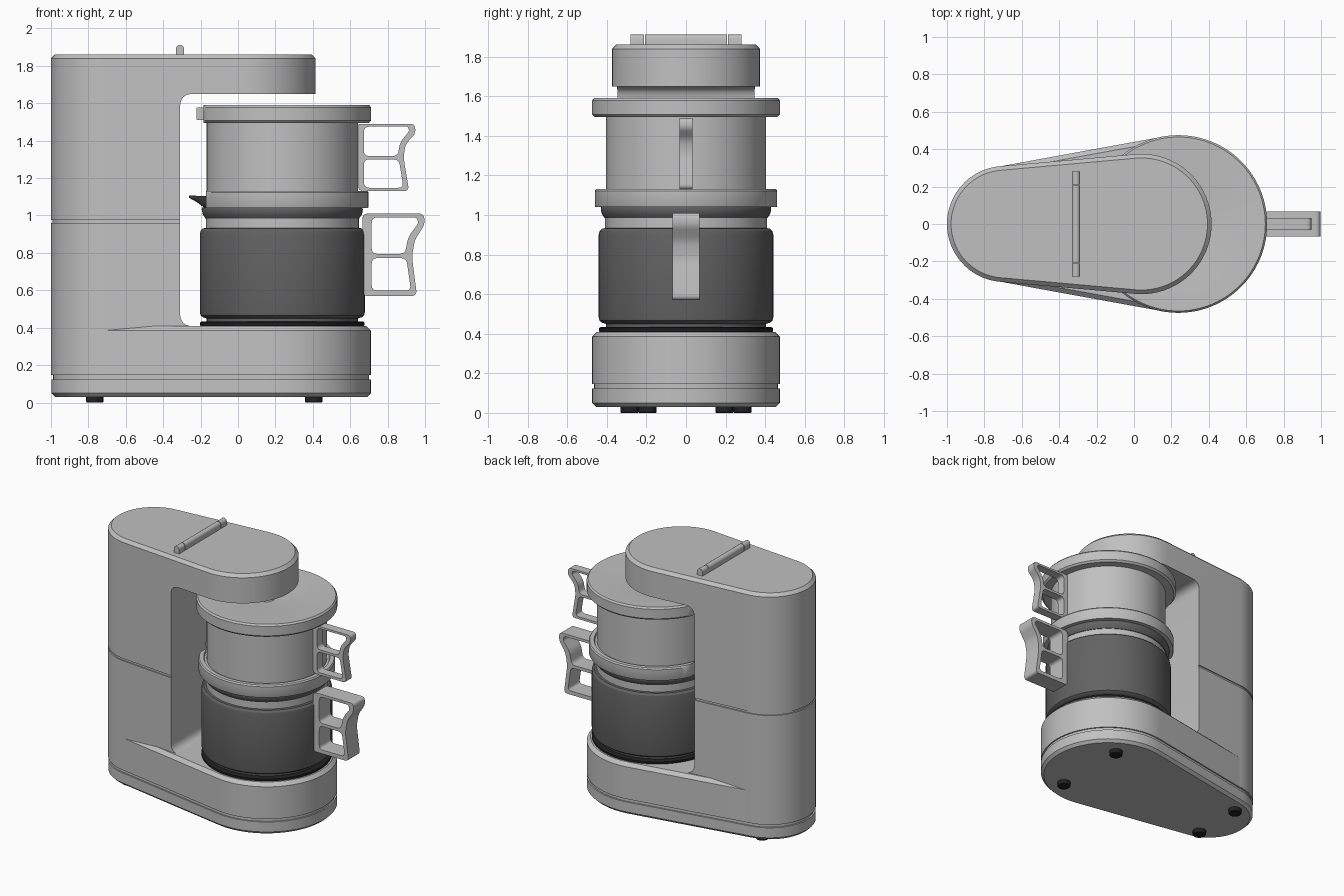
import bpy, bmesh, math
from mathutils import Vector

if "Cube" in bpy.data.objects:
    bpy.data.objects.remove(bpy.data.objects["Cube"])


def material(name, v):
    m = bpy.data.materials.new(name)
    m.diffuse_color = (v, v, v, 1)
    m.use_nodes = True
    m.node_tree.nodes["Principled BSDF"].inputs["Base Color"].default_value = m.diffuse_color
    return m


GREY = material("light grey", 0.53)
DARK = material("dark grey", 0.125)
BLACK = material("black", 0.015)
CX = 0.237  # axis of the pot and basket


def finish(ob, mat, angle=30):
    ob.data.materials.clear()
    ob.data.materials.append(mat)
    bpy.ops.object.select_all(action='DESELECT')
    ob.select_set(True)
    bpy.context.view_layer.objects.active = ob
    bpy.ops.object.shade_smooth_by_angle(angle=math.radians(angle))
    return ob


def loft(name, rings, mat):
    """Skin a stack of closed rings and cap both ends."""
    bm = bmesh.new()
    rows = [[bm.verts.new(p) for p in ring] for ring in rings]
    n = len(rows[0])
    for a, b in zip(rows, rows[1:]):
        for i in range(n):
            j = (i + 1) % n
            bm.faces.new((a[i], a[j], b[j], b[i]))
    bm.faces.new(rows[0][::-1])
    bm.faces.new(rows[-1])
    bmesh.ops.recalc_face_normals(bm, faces=bm.faces)
    me = bpy.data.meshes.new(name)
    bm.to_mesh(me)
    bm.free()
    ob = bpy.data.objects.new(name, me)
    bpy.context.collection.objects.link(ob)
    return finish(ob, mat)


def hull_ring(c1, r1, c2, r2, z, inset, n=40):
    """Teardrop outline around two circles on the x axis."""
    t = math.acos((r1 - r2) / (c2 - c1))
    pts = []
    for c, r, a0, a1 in ((c2, r2, -t, t), (c1, r1, t, 2 * math.pi - t)):
        for i in range(n + 1):
            a = a0 + (a1 - a0) * i / n
            pts.append((c + (r - inset) * math.cos(a), (r - inset) * math.sin(a), z))
    return pts


def lathe(name, profile, mat, x=CX, y=0.0, n=96, min_x=-9):
    """Turned part; min_x flattens the side that faces the column."""
    rings = [[(max(min_x, x + r * math.cos(2 * math.pi * i / n)),
               y + r * math.sin(2 * math.pi * i / n), z) for i in range(n)]
             for r, z in profile]
    return loft(name, rings, mat)


def rounded(pts, r, steps=6):
    """Round the corners of a 2D polygon."""
    out = []
    for i, p in enumerate(pts):
        p = Vector(p)
        a, b = Vector(pts[i - 1]) - p, Vector(pts[(i + 1) % len(pts)]) - p
        d = min(r, a.length * 0.45, b.length * 0.45)
        s, e = p + a.normalized() * d, p + b.normalized() * d
        for k in range(steps + 1):
            t = k / steps
            out.append(s * (1 - t) ** 2 + p * 2 * t * (1 - t) + e * t * t)
    return out


def side_prism(name, pts, y0, y1, mat):
    return loft(name, [[(p[0], y, p[1]) for p in pts] for y in (y0, y1)], mat)


def handle(name, loops, half_width):
    """Flat outline with openings, extruded across y."""
    cu = bpy.data.curves.new(name, 'CURVE')
    cu.dimensions = '2D'
    cu.fill_mode = 'BOTH'
    cu.extrude = half_width
    for pts in loops:
        pts = rounded(pts, 0.03)
        s = cu.splines.new('POLY')
        s.points.add(len(pts) - 1)
        for q, p in zip(s.points, pts):
            q.co = (p[0], p[1], 0, 1)
        s.use_cyclic_u = True
    ob = bpy.data.objects.new(name, cu)
    bpy.context.collection.objects.link(ob)
    ob.rotation_euler.x = math.pi / 2
    bpy.ops.object.select_all(action='DESELECT')
    ob.select_set(True)
    bpy.context.view_layer.objects.active = ob
    bpy.ops.object.convert(target='MESH')
    finish(bpy.context.view_layer.objects.active, GREY)


# base with groove and chamfered edges
base = [(0.03, 0.02), (0.05, 0), (0.124, 0), (0.124, 0.01), (0.146, 0.01),
        (0.146, 0), (0.385, 0), (0.41, 0.025)]
loft("base", [hull_ring(-0.69, 0.308, CX, 0.474, z, i) for z, i in base], GREY)

# column and overhanging arm, cut out of one teardrop prism
col = [(0.148, 0), (0.96, 0), (0.96, 0.008), (0.976, 0.008), (0.976, 0),
       (1.84, 0), (1.862, 0.022)]
column = loft("column_and_arm",
              [hull_ring(-0.69, 0.31, 0.04, 0.375, z, i) for z, i in col], GREY)
slot = rounded([(-0.31, 0.408), (2, 0.408), (2, 1.65), (-0.31, 1.65)], 0.07)
cutter = side_prism("slot_cutter", slot, -1, 1, GREY)
cutter.hide_render = True
bpy.context.view_layer.objects.active = column
mod = column.modifiers.new("slot", 'BOOLEAN')
mod.object = cutter
mod.solver = 'EXACT'
bpy.ops.object.modifier_apply(modifier=mod.name)
bpy.data.objects.remove(cutter)
finish(column, GREY)

# hinge bar on top, in three pieces
bar = [(-0.332, 1.855), (-0.288, 1.855), (-0.288, 1.89)]
bar += [(-0.31 + 0.022 * math.cos(a), 1.89 + 0.022 * math.sin(a))
        for a in [math.pi * k / 8 for k in range(1, 9)]]
for name, y0, y1 in (("hinge_end_front", -0.28, -0.212), ("hinge_bar", -0.207, 0.207),
                     ("hinge_end_back", 0.212, 0.28)):
    side_prism(name, bar, y0, y1, GREY)

# feet
for x, y in ((-0.765, 0.195), (0.405, 0.285)):
    for s in (-1, 1):
        lathe("foot", [(0.043, 0), (0.047, 0.006), (0.047, 0.035)], BLACK, x, s * y, 32)

# warming plate and pot
lathe("warming_plate", [(0.435, 0.405), (0.44, 0.415), (0.44, 0.428), (0.43, 0.434)], BLACK)
lathe("pot_body", [(0.39, 0.43), (0.405, 0.434), (0.405, 0.45), (0.425, 0.456),
                   (0.437, 0.466), (0.441, 0.482), (0.441, 0.9), (0.437, 0.918),
                   (0.425, 0.931), (0.405, 0.934)], DARK)
lathe("pot_neck_band", [(0.409, 0.928), (0.409, 0.985)], GREY)
lathe("pot_rim", [(0.405, 0.982), (0.412, 0.985), (0.425, 1.005), (0.431, 1.03),
                  (0.428, 1.042)], DARK)
lathe("pot_collar", [(0.425, 1.04), (0.458, 1.04), (0.461, 1.046), (0.461, 1.122),
                     (0.454, 1.132), (0.425, 1.132), (0.42, 1.12), (0.39, 1.12)],
      GREY, min_x=-0.172)

# pouring spout
loft("spout", [[(-0.165, -0.11, 1.105), (-0.165, 0.11, 1.105), (-0.165, 0.07, 1.05),
                (-0.165, 0, 1.03), (-0.165, -0.07, 1.05)],
               [(-0.215, -0.06, 1.105), (-0.215, 0.06, 1.105), (-0.215, 0.04, 1.08),
                (-0.215, 0, 1.068), (-0.215, -0.04, 1.08)],
               [(-0.262, -0.02, 1.108), (-0.262, 0.02, 1.108), (-0.262, 0.015, 1.1),
                (-0.262, 0, 1.095), (-0.262, -0.015, 1.1)]], DARK)

# brew basket and dished lid
lathe("brew_basket", [(0.405, 1.115), (0.405, 1.5)], GREY)
lathe("lid", [(0.4, 1.495), (0.462, 1.495), (0.475, 1.508), (0.475, 1.578),
              (0.465, 1.59), (0.445, 1.59), (0.25, 1.575), (0.05, 1.562),
              (0.042, 1.576), (0.028, 1.576), (0.022, 1.555)], GREY, min_x=-0.185)
side_prism("lid_tab", rounded([(-0.222, 1.51), (-0.17, 1.51), (-0.17, 1.578),
                               (-0.222, 1.578)], 0.01), -0.1, 0.1, GREY)

# handles
handle("basket_handle", [
    [(0.63, 1.49), (0.945, 1.49), (0.95, 1.44), (0.895, 1.38), (0.885, 1.31),
     (0.915, 1.13), (0.645, 1.13), (0.63, 1.2)],
    [(0.673, 1.318), (0.855, 1.318), (0.865, 1.39), (0.915, 1.45), (0.91, 1.475),
     (0.673, 1.475)],
    [(0.673, 1.148), (0.885, 1.148), (0.86, 1.3), (0.673, 1.3)]], 0.033)
handle("pot_handle", [
    [(0.665, 1.01), (0.995, 1.01), (0.998, 0.95), (0.945, 0.87), (0.93, 0.78),
     (0.957, 0.57), (0.665, 0.57)],
    [(0.715, 0.795), (0.893, 0.795), (0.91, 0.885), (0.965, 0.96), (0.955, 0.99),
     (0.715, 0.99)],
    [(0.715, 0.598), (0.925, 0.598), (0.9, 0.772), (0.715, 0.772)]], 0.067)
